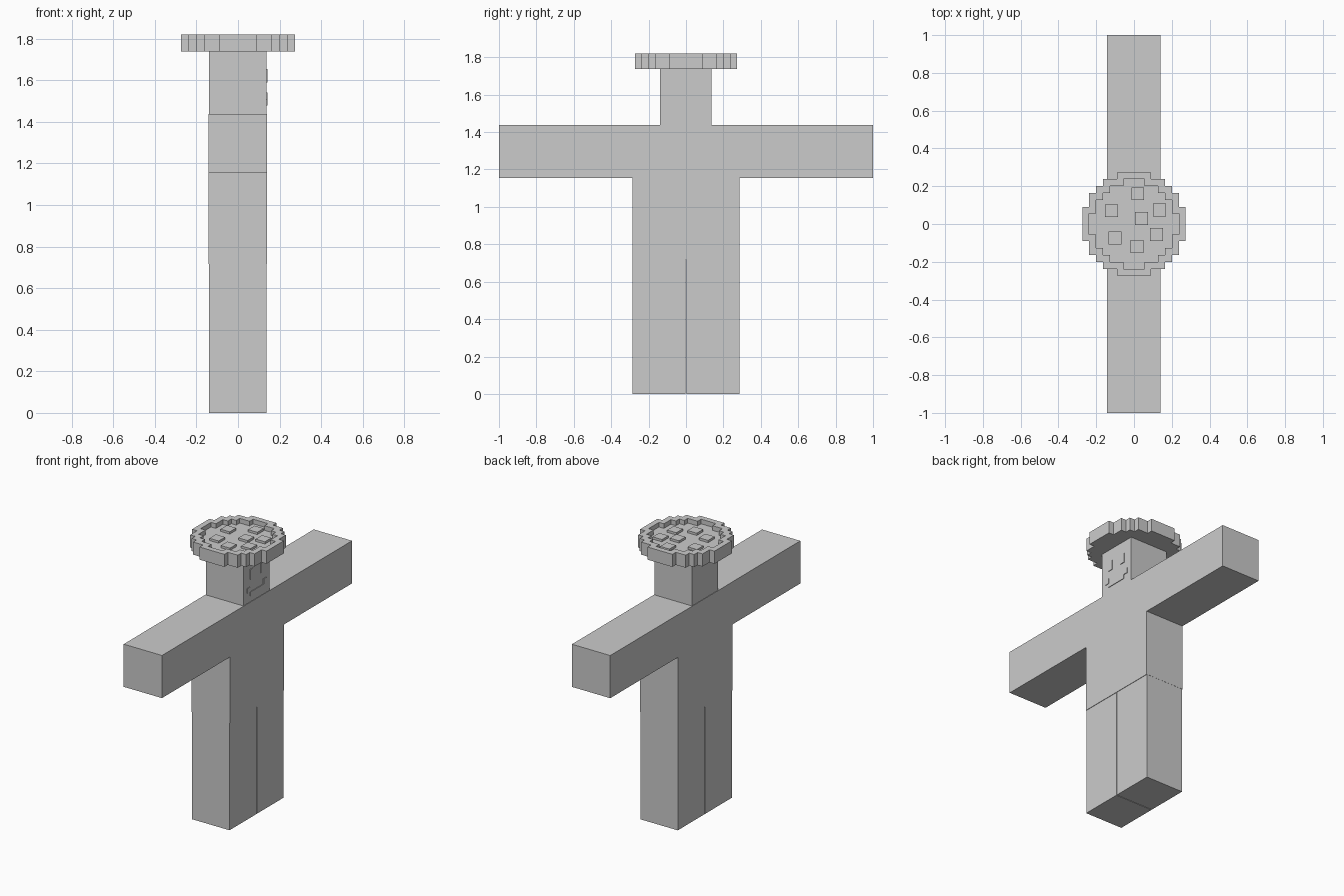
import bpy, bmesh
from mathutils import Vector

if "Cube" in bpy.data.objects:
    bpy.data.objects.remove(bpy.data.objects["Cube"])


def finish(name, bm):
    bmesh.ops.recalc_face_normals(bm, faces=bm.faces)
    me = bpy.data.meshes.new(name)
    bm.to_mesh(me)
    bm.free()
    ob = bpy.data.objects.new(name, me)
    bpy.context.collection.objects.link(ob)
    return ob


def add_box(bm, lo, hi):
    lo, hi = Vector(lo), Vector(hi)
    res = bmesh.ops.create_cube(bm, size=1)
    for v in res["verts"]:
        v.co = Vector(v.co[i] * (hi[i] - lo[i]) + (lo[i] + hi[i]) / 2 for i in range(3))


def box(name, lo, hi):
    bm = bmesh.new()
    add_box(bm, lo, hi)
    return finish(name, bm)


# Body blocks, limbs mirrored across y
box("torso", (-0.143, -0.286, 0.715), (0.14, 0.286, 1.438))
box("head", (-0.14, -0.139, 1.438), (0.137, 0.137, 1.737))
for side, s in (("left", 1), ("right", -1)):
    def mirrored(name, x, y0, y1, z0, z1):
        ya, yb = sorted((s * y0, s * y1))
        box(side + "_" + name, (-x - 0.002, ya, z0), (x, yb, z1))
    mirrored("leg", 0.137, 0.002, 0.285, 0.0, 0.715)
    mirrored("arm", 0.14, 0.286, 1.0, 1.154, 1.438)
    # Thin raised facial features on the +x side
    ya, yb = sorted((s * 0.04, s * 0.072))
    box(side + "_eye", (0.137, ya, 1.59), (0.141, yb, 1.655))
    ya, yb = sorted((s * 0.07, s * 0.1))
    box(side + "_mouth_corner", (0.137, ya, 1.505), (0.141, yb, 1.54))
box("mouth", (0.137, -0.07, 1.478), (0.141, 0.07, 1.505))

# Stepped round hat: a height map of square cells with raised rim
CELL, BASE, RIM, INNER = 0.0365, 1.737, 1.821, 1.79
height = {}
for i in range(-7, 8):
    for j in range(-7, 8):
        d = i * i + j * j
        if d <= 55:
            height[i, j] = INNER if d <= 38 else RIM

bm = bmesh.new()


def quad(*pts):
    bm.faces.new([bm.verts.new(p) for p in pts])


for (i, j), h in height.items():
    x0, x1 = (i - 0.5) * CELL, (i + 0.5) * CELL
    y0, y1 = (j - 0.5) * CELL, (j + 0.5) * CELL
    corners = [(x0, y0), (x1, y0), (x1, y1), (x0, y1)]
    quad(*[(x, y, h) for x, y in corners])
    quad(*[(x, y, BASE) for x, y in reversed(corners)])
    for k, (di, dj) in enumerate(((0, -1), (1, 0), (0, 1), (-1, 0))):
        low = height.get((i + di, j + dj), BASE)
        if low < h:
            a, b = corners[k], corners[(k + 1) % 4]
            quad((*a, low), (*b, low), (*b, h), (*a, h))
bmesh.ops.remove_doubles(bm, verts=bm.verts, dist=1e-4)
finish("round_hat", bm)

# Small square toppings on the recessed hat surface
bm = bmesh.new()
for x, y in ((-0.12, 0.07), (0.02, 0.16), (-0.1, -0.075), (0.04, 0.03),
             (0.135, 0.075), (0.015, -0.12), (0.12, -0.055)):
    add_box(bm, (x - 0.034, y - 0.034, INNER), (x + 0.034, y + 0.034, INNER + 0.015))
finish("hat_toppings", bm)
